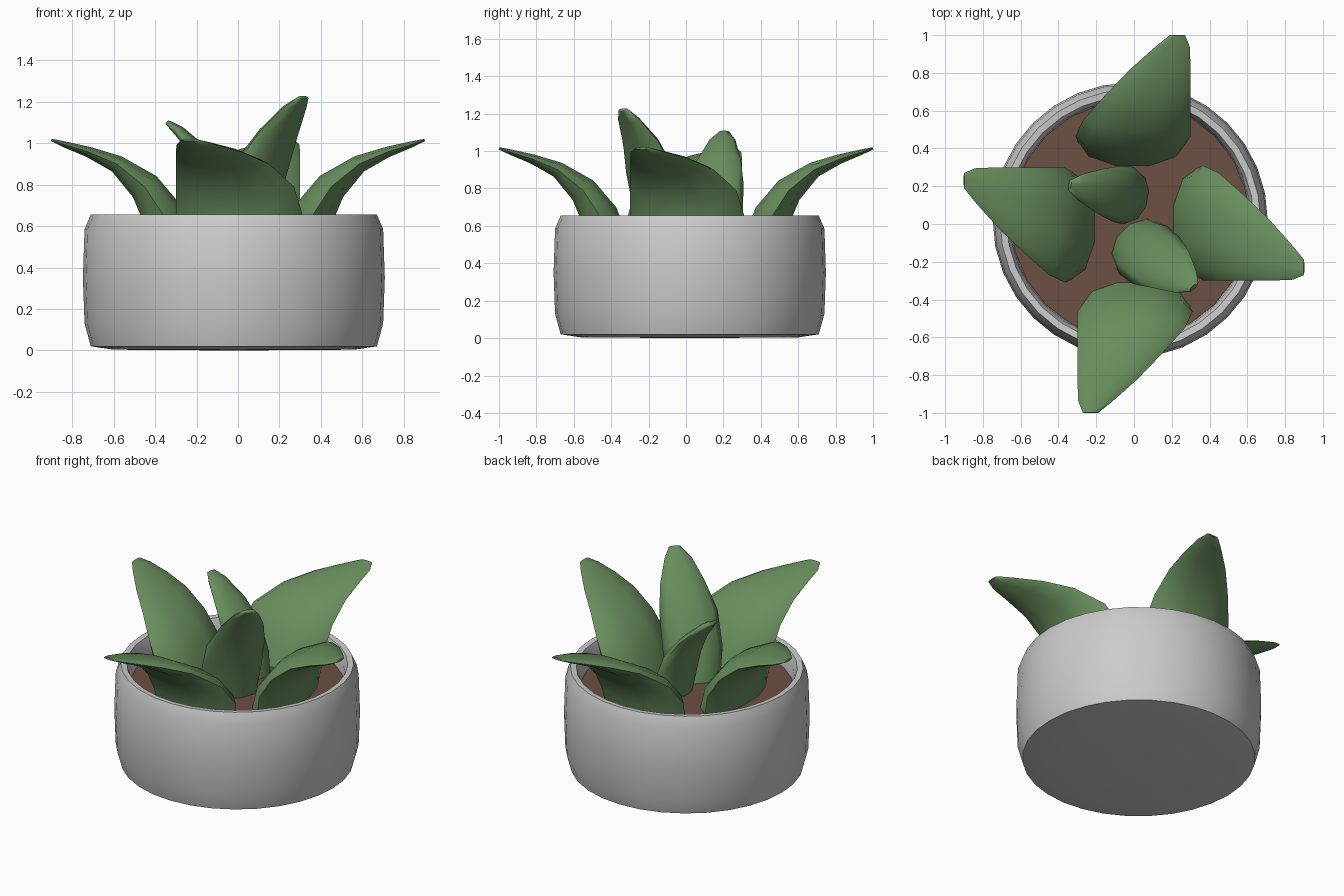
import bpy, bmesh, math
from mathutils import Vector

if "Cube" in bpy.data.objects:
    bpy.data.objects.remove(bpy.data.objects["Cube"])

CX, CY = -0.02, 0.02   # pot axis


def material(name, rgb):
    m = bpy.data.materials.new(name)
    m.diffuse_color = (*rgb, 1)
    m.use_nodes = True
    m.node_tree.nodes["Principled BSDF"].inputs["Base Color"].default_value = m.diffuse_color
    return m


def finish(bm, name, mat=None, angle=40):
    bmesh.ops.remove_doubles(bm, verts=bm.verts, dist=1e-5)
    bmesh.ops.recalc_face_normals(bm, faces=bm.faces)
    me = bpy.data.meshes.new(name)
    bm.to_mesh(me)
    bm.free()
    ob = bpy.data.objects.new(name, me)
    bpy.context.collection.objects.link(ob)
    if mat:
        me.materials.append(mat)
    bpy.ops.object.select_all(action='DESELECT')
    ob.select_set(True)
    bpy.context.view_layer.objects.active = ob
    bpy.ops.object.shade_smooth_by_angle(angle=math.radians(angle))
    return ob


def lathe(name, profile, steps, mat=None, angle=40):
    bm = bmesh.new()
    vs = [bm.verts.new((CX + r, CY, z)) for r, z in profile]
    es = [bm.edges.new(p) for p in zip(vs, vs[1:])]
    bmesh.ops.spin(bm, geom=vs + es, cent=(CX, CY, 0), axis=(0, 0, 1),
                   angle=2 * math.pi, steps=steps)
    return finish(bm, name, mat, angle)


def leaf(name, base, heading, stations, mat, sides=10):
    """Loft ellipses; station = (outward, sideways, height, half width, half thickness)."""
    a = math.radians(heading)
    out = Vector((math.cos(a), math.sin(a), 0))
    side = Vector((-math.sin(a), math.cos(a), 0))
    bm = bmesh.new()
    rings = []
    for i, (o, s, z, w, t) in enumerate(stations):
        p, q = stations[max(i - 1, 0)], stations[min(i + 1, len(stations) - 1)]
        do, dz = q[0] - p[0], q[2] - p[2]
        n = math.hypot(do, dz)
        thick = out * (-dz / n) + Vector((0, 0, do / n))
        c = Vector((*base, z)) + out * o + side * s
        rings.append([bm.verts.new(c + side * w * math.cos(k * math.tau / sides)
                                   + thick * t * math.sin(k * math.tau / sides))
                      for k in range(sides)])
    for r0, r1 in zip(rings, rings[1:]):
        for k in range(sides):
            j = (k + 1) % sides
            bm.faces.new((r0[k], r0[j], r1[j], r1[k]))
    bm.faces.new(rings[0])
    bm.faces.new(rings[-1])
    return finish(bm, name, mat, 75)


green = material("leaf_green", (0.14, 0.27, 0.11))
brown = material("soil_brown", (0.15, 0.08, 0.055))

# Pot: rounded bowl with a rolled rim and an inner wall down to the soil
lathe("pot", [(0, 0), (0.58, 0.004), (0.69, 0.02), (0.72, 0.13), (0.728, 0.35),
              (0.72, 0.585), (0.69, 0.655), (0.655, 0.652), (0.637, 0.6),
              (0.63, 0.48), (0, 0.48)], 32, angle=50)

# Soil disc
lathe("soil", [(0, 0.535), (0.632, 0.53), (0.632, 0.49)], 24, brown)

# Four broad outer leaves, swept to one side at the tip
outer = [(0.32, 0.01, 0.48, 0.28, 0.13), (0.365, 0.005, 0.66, 0.305, 0.105),
         (0.45, -0.015, 0.79, 0.285, 0.08), (0.585, -0.075, 0.9, 0.225, 0.045),
         (0.72, -0.14, 0.957, 0.16, 0.027), (0.84, -0.205, 0.995, 0.09, 0.015),
         (0.90, -0.23, 1.015, 0.04, 0.006)]
for label, heading, base in (("right", 0, (0, 0)), ("back", 90, (0, 0.1)),
                             ("left", 180, (0, 0)), ("front", 270, (0, -0.1))):
    leaf("outer_leaf_" + label, base, heading, outer, green)

# Two upright inner leaves
leaf("inner_leaf_tall", (0.04, -0.13), -45,
     [(-0.04, 0, 0.48, 0.155, 0.11), (0.01, 0, 0.7, 0.18, 0.1),
      (0.1, 0.01, 0.9, 0.175, 0.07), (0.19, 0.03, 1.05, 0.135, 0.045),
      (0.29, 0.04, 1.17, 0.08, 0.025), (0.34, 0.05, 1.22, 0.035, 0.012)], green)
leaf("inner_leaf_short", (-0.03, 0.15), 170,
     [(-0.03, 0, 0.48, 0.13, 0.085), (0, 0, 0.65, 0.155, 0.08),
      (0.06, 0, 0.82, 0.15, 0.06), (0.15, 0, 0.95, 0.12, 0.04),
      (0.26, 0, 1.06, 0.07, 0.025), (0.315, 0, 1.1, 0.03, 0.012)], green)
